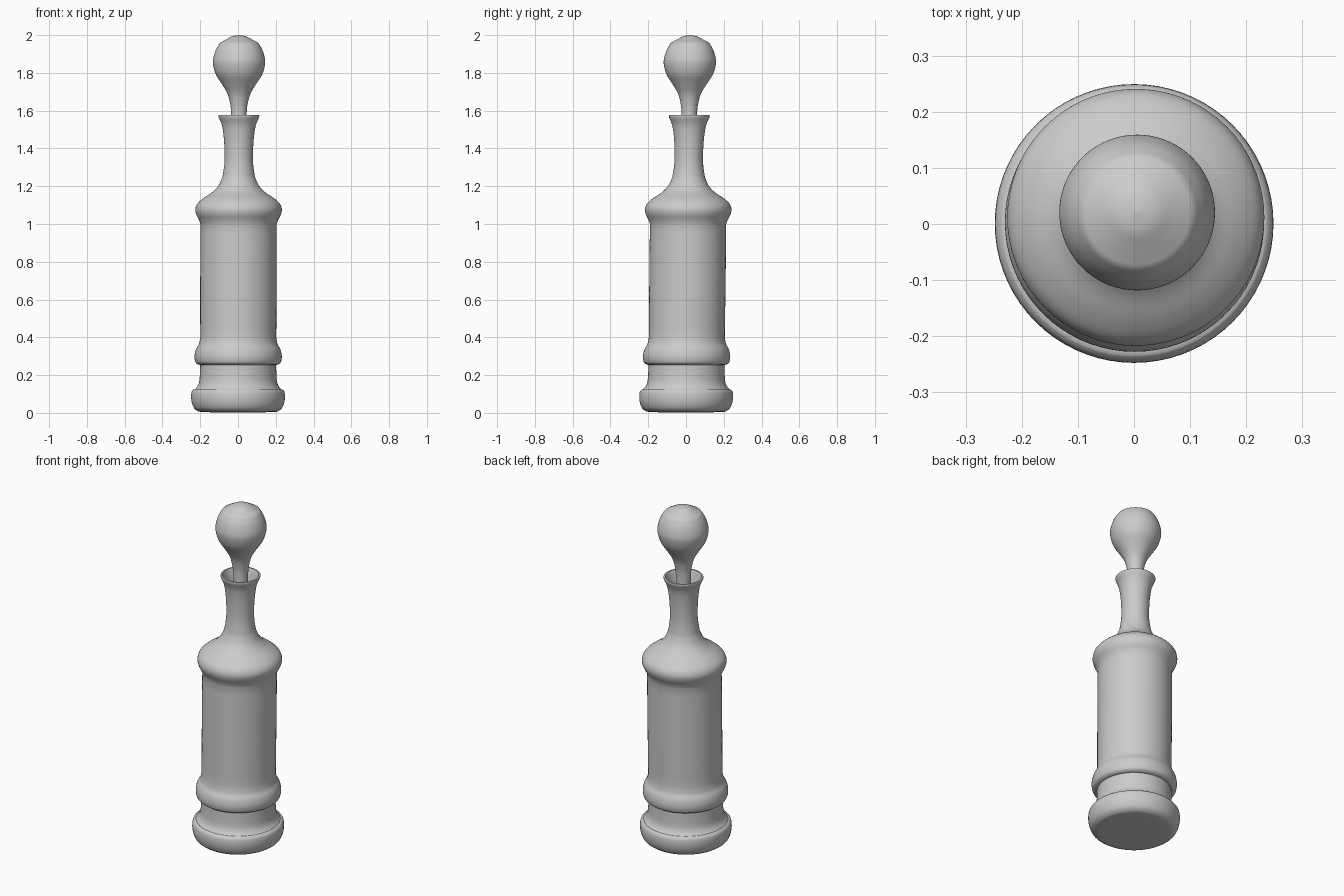
import bpy
import bmesh
import math
from mathutils import Vector

SIDES = 72
STEPS = 4
LEAN_X, LEAN_Y = 0.003, 0.011   # slight lean per unit of height

cube = bpy.data.objects.get("Cube")
if cube:
    bpy.data.objects.remove(cube, do_unlink=True)

grey = bpy.data.materials.new("plain grey")
grey.use_nodes = True
colour = (0.6, 0.6, 0.6, 1)
grey.diffuse_color = colour
grey.node_tree.nodes["Principled BSDF"].inputs["Base Color"].default_value = colour


def smooth_curve(points):
    """Run a Catmull-Rom curve through the points of one profile section."""
    pts = [Vector(p) for p in points]
    pts = [pts[0]] + pts + [pts[-1]]
    out = []
    for a, b, c, d in zip(pts, pts[1:], pts[2:], pts[3:]):
        for i in range(STEPS):
            t = i / STEPS
            out.append(0.5 * (2 * b + (c - a) * t + (2 * a - 5 * b + 4 * c - d) * t ** 2
                              + (3 * b - a - 3 * c + d) * t ** 3))
    return out + [pts[-1]]


def lathe(name, sections):
    """Revolve (radius, height) sections; joints between sections stay crisp."""
    profile = []
    for section in sections:
        profile += smooth_curve(section)
    bm = bmesh.new()
    rings = []
    for r, z in profile:
        r = max(r, 0)
        count = SIDES if r > 1e-4 else 1
        rings.append([bm.verts.new((r * math.cos(math.tau * i / count) + LEAN_X * z,
                                    r * math.sin(math.tau * i / count) + LEAN_Y * z, z))
                      for i in range(count)])
    for low, high in zip(rings, rings[1:]):
        for i in range(SIDES):
            j = (i + 1) % SIDES
            corners = [low[i % len(low)], low[j % len(low)],
                       high[j % len(high)], high[i % len(high)]]
            unique = list(dict.fromkeys(corners))
            if len(unique) > 2:
                bm.faces.new(unique)
    bmesh.ops.remove_doubles(bm, verts=bm.verts, dist=1e-5)
    bmesh.ops.recalc_face_normals(bm, faces=bm.faces)
    mesh = bpy.data.meshes.new(name)
    bm.to_mesh(mesh)
    bm.free()
    mesh.materials.append(grey)
    obj = bpy.data.objects.new(name, mesh)
    bpy.context.collection.objects.link(obj)
    bpy.ops.object.select_all(action="DESELECT")
    obj.select_set(True)
    bpy.context.view_layer.objects.active = obj
    bpy.ops.object.shade_smooth_by_angle(angle=math.radians(40))
    return obj


# Bottle: foot, waist, lower bead, body, shoulder, neck and hollow mouth
foot = [(0, 0.004), (0.18, 0.004), (0.222, 0.015), (0.24, 0.04),
        (0.248, 0.075), (0.246, 0.11), (0.236, 0.124)]
waist = [(0.228, 0.125), (0.212, 0.147), (0.204, 0.18), (0.201, 0.254)]
bead = [(0.212, 0.256), (0.226, 0.268), (0.231, 0.3), (0.224, 0.335),
        (0.208, 0.365), (0.201, 0.4)]
body = [(0.201, 0.4), (0.202, 0.7), (0.202, 1.0)]
shoulder = [(0.202, 1.0), (0.21, 1.022), (0.224, 1.05), (0.229, 1.078), (0.218, 1.108),
            (0.185, 1.138), (0.14, 1.168), (0.106, 1.205), (0.086, 1.25)]
neck = [(0.086, 1.25), (0.077, 1.31), (0.075, 1.37), (0.079, 1.45),
        (0.089, 1.52), (0.107, 1.565), (0.107, 1.576)]
mouth = [(0.098, 1.577), (0.088, 1.55), (0.07, 1.48), (0.06, 1.4), (0, 1.39)]
lathe("bottle", [foot, waist, bead, body, shoulder, neck, mouth])

# Stopper: stem set in the mouth, round knob and shallow domed cap
stem = [(0, 1.395), (0.038, 1.4), (0.041, 1.58), (0.047, 1.64), (0.061, 1.69),
        (0.09, 1.74), (0.122, 1.79), (0.137, 1.84), (0.137, 1.875),
        (0.124, 1.92), (0.106, 1.952)]
cap = [(0.1, 1.96), (0.065, 1.979), (0.035, 1.994), (0, 2.0)]
lathe("stopper", [stem, cap])
